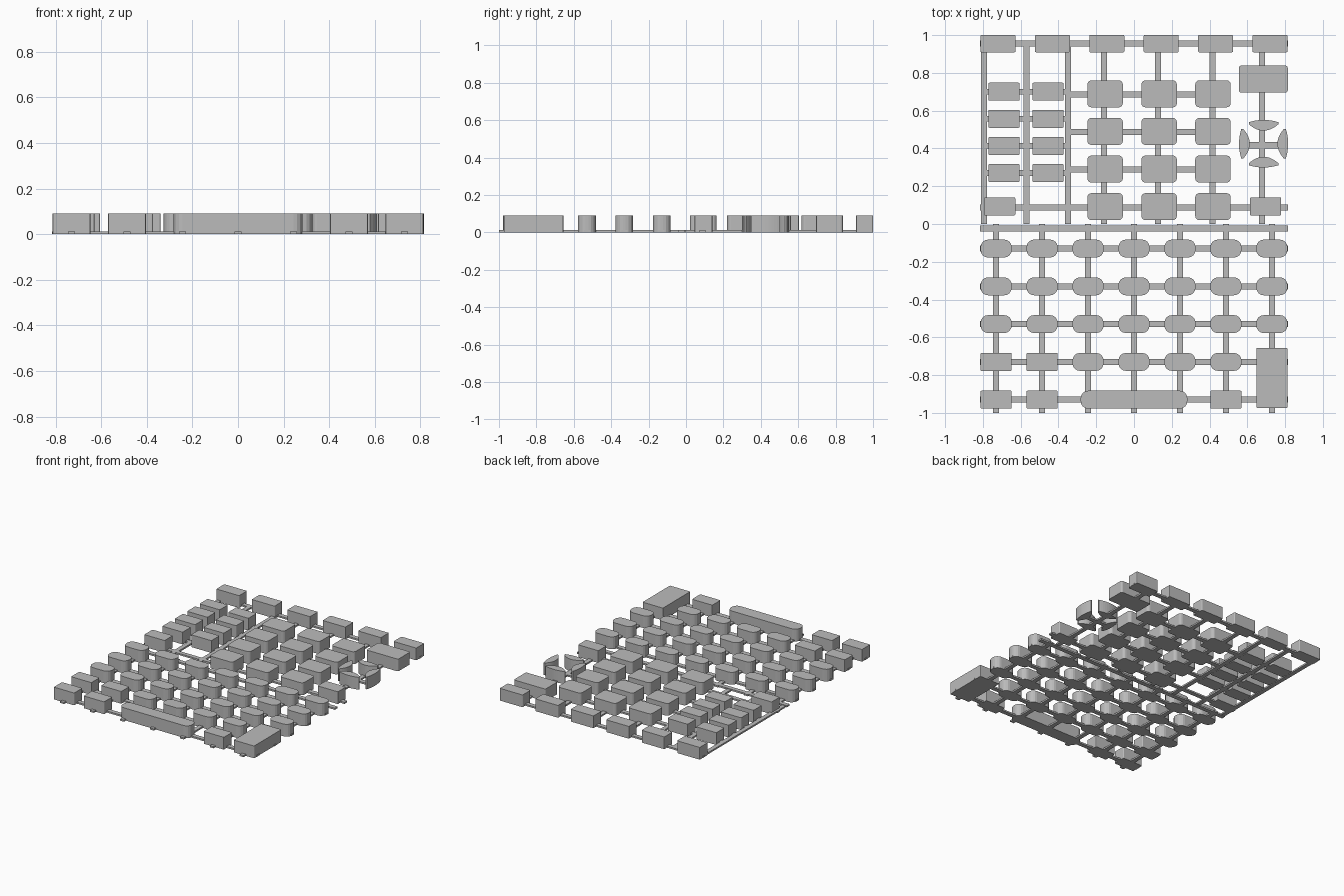
import bpy, bmesh, math

cube = bpy.data.objects.get("Cube")
if cube:
    bpy.data.objects.remove(cube, do_unlink=True)

grey = bpy.data.materials.new("neutral_grey")
grey.use_nodes = True
colour = (0.5, 0.5, 0.5, 1)
grey.diffuse_color = colour
grey.node_tree.nodes["Principled BSDF"].inputs["Base Color"].default_value = colour

KEY_H, BAR_H, BAR_W = 0.09, 0.012, 0.032


def prism(name, outline, height):
    """Extrude a flat outline up from the ground."""
    bm = bmesh.new()
    face = bm.faces.new([bm.verts.new((x, y, 0)) for x, y in outline])
    top = bmesh.ops.extrude_face_region(bm, geom=[face])["geom"]
    bmesh.ops.translate(bm, vec=(0, 0, height),
                        verts=[g for g in top if isinstance(g, bmesh.types.BMVert)])
    bmesh.ops.recalc_face_normals(bm, faces=bm.faces)
    mesh = bpy.data.meshes.new(name)
    bm.to_mesh(mesh)
    bm.free()
    mesh.materials.append(grey)
    obj = bpy.data.objects.new(name, mesh)
    bpy.context.collection.objects.link(obj)
    return obj


def key(name, x, y, w, d, radius=0.01, steps=4):
    """Block with rounded upright corners."""
    pts = []
    for i, (sx, sy) in enumerate([(1, 1), (-1, 1), (-1, -1), (1, -1)]):
        for k in range(steps + 1):
            a = math.pi / 2 * (i + k / steps)
            pts.append((x + sx * (w / 2 - radius) + radius * math.cos(a),
                        y + sy * (d / 2 - radius) + radius * math.sin(a)))
    return prism(name, pts, KEY_H)


def bar(name, x0, x1, y0, y1):
    return prism(name, [(x0, y0), (x1, y0), (x1, y1), (x0, y1)], BAR_H)


def row_bar(y, x0=-0.815, x1=0.815, w=BAR_W):
    return bar("cross_bar", x0, x1, y - w / 2, y + w / 2)


def column_bar(x, y0, y1, w=BAR_W):
    return bar("long_bar", x - w / 2, x + w / 2, y0, y1)


# Lower block: seven columns of small keys
columns = [0.2433 * i for i in range(-3, 4)]
rows = [-0.13 - 0.2 * i for i in range(5)]
for x in columns:
    column_bar(x, -1, 0)
for r, y in enumerate(rows):
    row_bar(y)
    for c, x in enumerate(columns):
        if (r >= 3 and c == 6) or (r == 4 and 2 <= c <= 4):
            continue
        square = r == 4 or (r == 3 and c < 2)
        key("square_key" if square else "round_key", x, y, 0.165, 0.095,
            0.006 if square else 0.04)
key("tall_key", 0.73, -0.815, 0.165, 0.318, 0.006)
key("wide_bar_key", 0, -0.93, 0.565, 0.095, 0.04)

# Divider between the two blocks
row_bar(-0.024)

# Back row of keys
row_bar(0.955)
for i in range(6):
    key("back_key", -0.72 + 0.288 * i, 0.955, 0.185, 0.092, 0.006)

# Left group of small keys in a ladder frame
for x in (-0.793, -0.57, -0.35):
    column_bar(x, 0, 0.955)
for i in range(4):
    y = 0.27 + 0.1435 * i
    row_bar(y, -0.793, -0.35, 0.03)
    for x in (-0.688, -0.455):
        key("ladder_key", x, y, 0.165, 0.095, 0.006)

# Middle grid of large keys
for x in (-0.16, 0.127, 0.415):
    column_bar(x, 0, 0.955)
for i in range(4):
    y = 0.092 + 0.199 * i
    if i:
        row_bar(y - 0.003, -0.35, 0.42)
    for x in (-0.153, 0.133, 0.418):
        key("large_key", x, y, 0.188, 0.143, 0.022)
row_bar(0.088)
for x in (-0.711, 0.697):
    key("corner_key", x, 0.093, 0.165, 0.095, 0.006)

# Right group: wide key above four direction keys
column_bar(0.677, 0, 0.955)
row_bar(0.417, 0.556, 0.815)
key("wide_key", 0.685, 0.767, 0.258, 0.143, 0.012)

cx, cy, half, steps = 0.686, 0.425, 0.078, 10
for i, name in enumerate(["right", "back", "left", "front"]):
    reach = 0.13 if i % 2 == 0 else 0.126
    a = i * math.pi / 2
    us = [half * (2 * k / steps - 1) for k in range(steps + 1)]
    # Bulging inner edge, gently arched outer edge
    inner = [(reach - 0.057 + 0.034 * (u / half) ** 2, u) for u in us]
    outer = [(reach - 0.012 * (u / half) ** 2, u) for u in reversed(us)]
    pts = [(cx + r * math.cos(a) - u * math.sin(a),
            cy + r * math.sin(a) + u * math.cos(a)) for r, u in inner + outer]
    prism(name + "_direction_key", pts, KEY_H)
